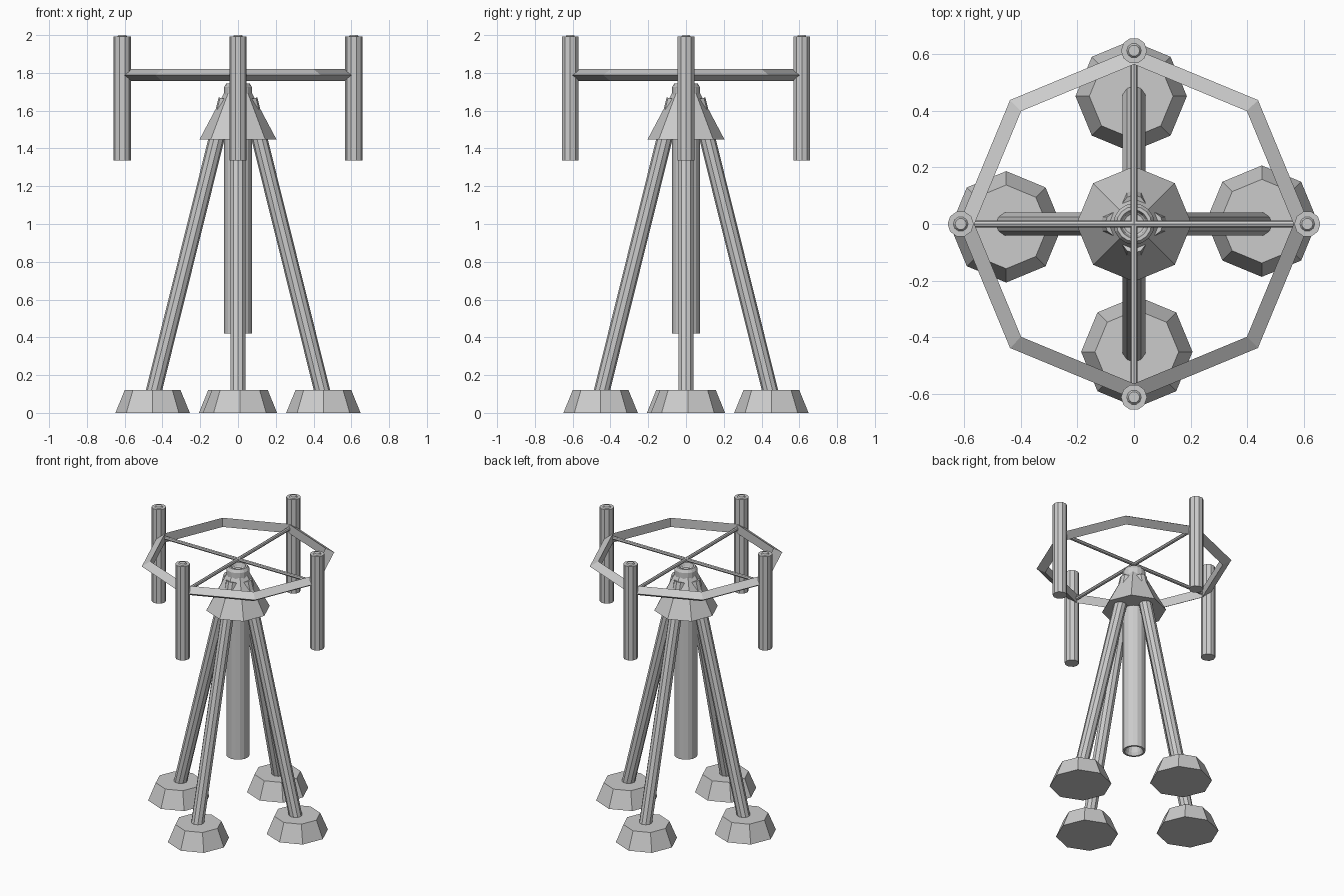
import bpy, bmesh, math
from mathutils import Vector, Matrix

if "Cube" in bpy.data.objects:
    bpy.data.objects.remove(bpy.data.objects["Cube"])


def finish(name, bm):
    bmesh.ops.remove_doubles(bm, verts=bm.verts, dist=1e-5)
    bmesh.ops.recalc_face_normals(bm, faces=bm.faces)
    mesh = bpy.data.meshes.new(name)
    bm.to_mesh(mesh)
    bm.free()
    ob = bpy.data.objects.new(name, mesh)
    bpy.context.collection.objects.link(ob)
    return ob


def lathe(name, profile, sides, loc=(0, 0, 0), phase=0.0):
    """Spin a (radius, z) profile around a vertical axis."""
    bm = bmesh.new()
    rings = []
    for r, z in profile:
        if r == 0:
            rings.append([bm.verts.new((0, 0, z))] * sides)
        else:
            rings.append([bm.verts.new((r * math.cos(phase + math.tau * i / sides),
                                        r * math.sin(phase + math.tau * i / sides), z))
                          for i in range(sides)])
    for a, b in zip(rings, rings[1:]):
        for i in range(sides):
            j = (i + 1) % sides
            bm.faces.new(list(dict.fromkeys((a[i], a[j], b[j], b[i]))))
    ob = finish(name, bm)
    ob.location = loc
    return ob


def rod(name, p, q, radius, sides):
    """Capped cylinder between two points."""
    p, q = Vector(p), Vector(q)
    d = q - p
    bm = bmesh.new()
    m = Matrix.Translation((p + q) / 2) @ d.to_track_quat('Z', 'Y').to_matrix().to_4x4()
    bmesh.ops.create_cone(bm, cap_ends=True, segments=sides, radius1=radius,
                          radius2=radius, depth=d.length, matrix=m)
    return finish(name, bm)


# four-way parts: feet, legs and upright tubes
for k, side in enumerate(("right", "back", "left", "front")):
    turn = Matrix.Rotation(k * math.pi / 2, 3, 'Z')
    lathe(side + "_foot", [(0, 0), (0.197, 0), (0.148, 0.12), (0, 0.12)], 8,
          turn @ Vector((0.452, 0.01, 0)))
    rod(side + "_leg", turn @ Vector((0.462, 0, 0.05)),
        turn @ Vector((0.062, 0, 1.66)), 0.042, 10)
    lathe(side + "_upright_tube",
          [(0, 1.335), (0.046, 1.335), (0.046, 1.992), (0.026, 1.992),
           (0.02, 2.0), (0, 2.0)], 10, turn @ Vector((0.613, 0, 0)))

# faceted cap joining the legs
lathe("leg_cap", [(0, 1.447), (0.204, 1.447), (0.062, 1.715), (0, 1.715)], 8)

# central barrel with recessed ends
lathe("central_barrel",
      [(0, 0.48), (0.042, 0.48), (0.05, 0.44), (0.06, 0.42), (0.073, 0.42),
       (0.073, 1.725), (0.062, 1.745), (0.05, 1.745), (0.042, 1.72),
       (0.03, 1.71), (0, 1.71)], 16)

# octagonal ring with a triangular section
R, r, zc = 0.583, 0.037, 1.788
section = [(R + r * math.cos(math.tau * i / 3), zc + r * math.sin(math.tau * i / 3))
           for i in range(3)]
lathe("top_ring", section + section[:1], 8)

# crossing spokes
rod("side_spoke", (-0.585, 0, zc), (0.585, 0, zc), 0.012, 8)
rod("front_spoke", (0, -0.585, zc), (0, 0.585, zc), 0.012, 8)
